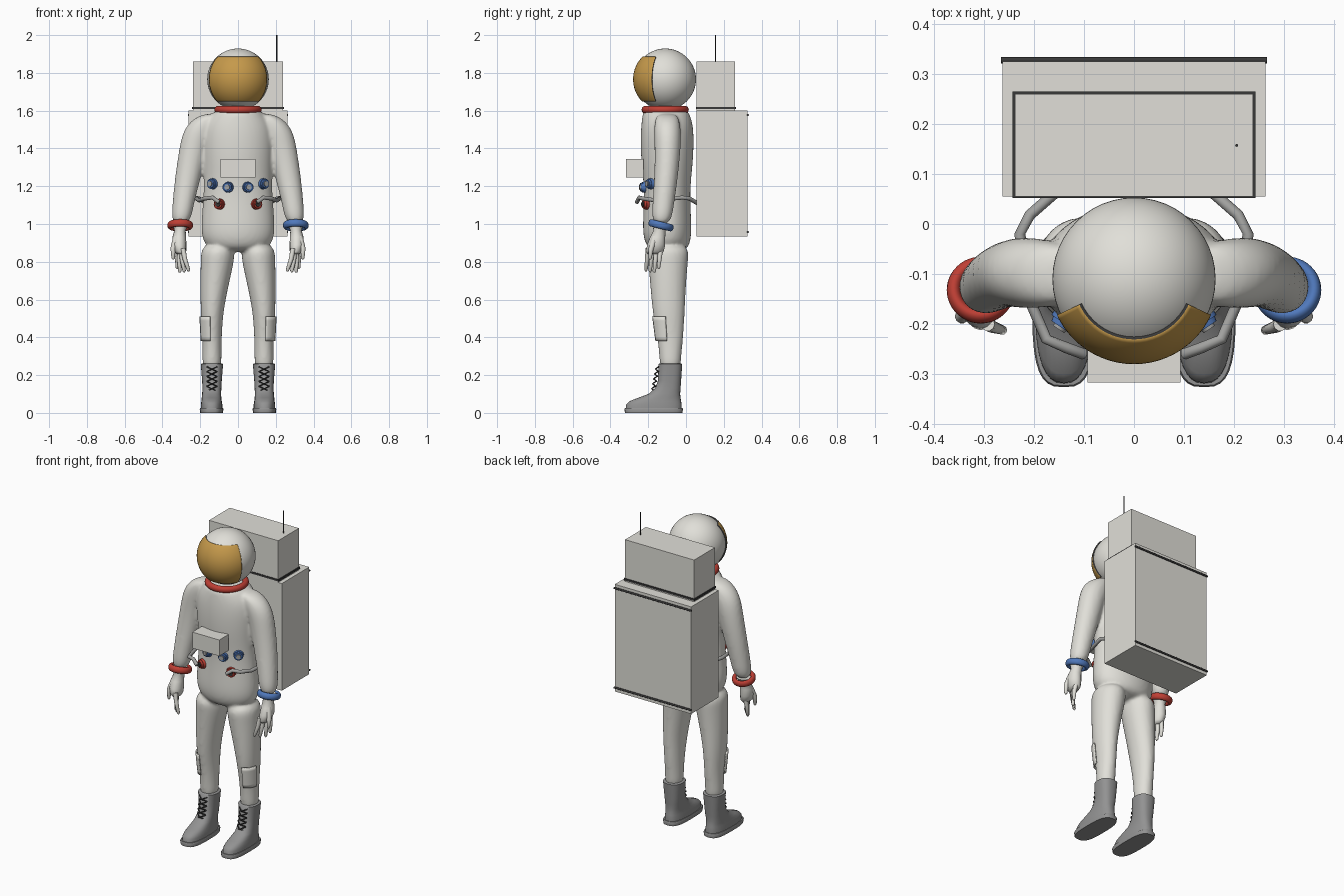
import bpy, bmesh
from math import sin, cos, pi, radians, sqrt, copysign
from mathutils import Vector, Matrix

if "Cube" in bpy.data.objects:
    bpy.data.objects.remove(bpy.data.objects["Cube"])


def material(name, rgb):
    m = bpy.data.materials.new(name)
    m.use_nodes = True
    m.diffuse_color = (*rgb, 1)
    m.node_tree.nodes["Principled BSDF"].inputs["Base Color"].default_value = (*rgb, 1)
    return m


WHITE = material("suit white", (.75, .74, .69))
GOLD = material("visor gold", (.56, .32, .07))
RED = material("signal red", (.52, .05, .035))
BLUE = material("signal blue", (.08, .19, .5))
GREY = material("boot grey", (.29, .29, .29))
HOSE = material("hose grey", (.36, .36, .35))
DARK = material("dark trim", (.04, .04, .04))


def finish(name, bm, *mats, angle=40):
    """Turn a bmesh into a named object, smooth below the given angle."""
    bmesh.ops.recalc_face_normals(bm, faces=bm.faces)
    me = bpy.data.meshes.new(name)
    bm.to_mesh(me)
    bm.free()
    for m in mats:
        me.materials.append(m)
    me.shade_smooth()
    me.set_sharp_from_angle(angle=radians(angle))
    ob = bpy.data.objects.new(name, me)
    bpy.context.collection.objects.link(ob)
    return ob


def skin(bm, rings):
    """Bridge rings of points and cap both ends."""
    vs = [[bm.verts.new(p) for p in r] for r in rings]
    n = len(vs[0])
    for a, b in zip(vs, vs[1:]):
        for i in range(n):
            j = (i + 1) % n
            bm.faces.new((a[i], a[j], b[j], b[i]))
    bm.faces.new(vs[0][::-1])
    bm.faces.new(vs[-1])


def loft(bm, sections, side=1, n=24, power=2):
    """Level superellipse sections: x, y, z, half width, half depth."""
    def bend(v):
        return copysign(abs(v) ** (2 / power), v)
    skin(bm, [[(side * (x + rx * bend(cos(2 * pi * i / n))), y + ry * bend(sin(2 * pi * i / n)), z)
               for i in range(n)] for x, y, z, rx, ry in sections])


def tube(bm, pts, radii, side=1, n=10):
    """Round tube along a path."""
    pts = [Vector((side * x, y, z)) for x, y, z in pts]
    if not isinstance(radii, (list, tuple)):
        radii = [radii] * len(pts)
    rings = []
    for k, p in enumerate(pts):
        t = (pts[min(k + 1, len(pts) - 1)] - pts[max(k - 1, 0)]).normalized()
        ref = Vector((0, 0, 1)) if abs(t.z) < .8 else Vector((0, 1, 0))
        u = t.cross(ref).normalized()
        v = t.cross(u)
        rings.append([p + radii[k] * (u * cos(2 * pi * i / n) + v * sin(2 * pi * i / n)) for i in range(n)])
    skin(bm, rings)


def box(name, lo, hi, mat):
    bm = bmesh.new()
    lo, hi = Vector(lo), Vector(hi)
    bmesh.ops.create_cube(bm, size=1, matrix=Matrix.Translation((lo + hi) / 2) @ Matrix.Diagonal((*(hi - lo), 1)))
    return finish(name, bm, mat)


def band(name, centre, major, minor, height, mat, tilt=0):
    bpy.ops.mesh.primitive_torus_add(major_segments=48, minor_segments=14, major_radius=major,
                                     minor_radius=minor, location=centre, rotation=(tilt, 0, 0))
    ob = bpy.context.object
    ob.name, ob.scale.z = name, height
    ob.data.materials.append(mat)
    ob.data.shade_smooth()


# Suit body: torso, arms and legs fused into one soft skin
LEG = [(.105, -.095, .9, .09, .115), (.108, -.095, .81, .09, .107), (.122, -.095, .7, .078, .097),
       (.134, -.093, .58, .065, .089), (.138, -.09, .5, .058, .082), (.137, -.083, .4, .051, .069),
       (.138, -.083, .3, .051, .058), (.138, -.083, .22, .05, .055)]
ARM = [(.14, -.1, 1.585, .04, .05), (.175, -.1, 1.55, .075, .066), (.208, -.098, 1.49, .083, .072),
       (.23, -.097, 1.42, .078, .07), (.25, -.1, 1.33, .072, .066), (.27, -.108, 1.22, .067, .062),
       (.29, -.12, 1.11, .057, .058), (.305, -.132, .99, .052, .053)]
bm = bmesh.new()
loft(bm, [(0, -.093, .85, .13, .09), (0, -.098, .9, .185, .122), (0, -.1, .97, .197, .13),
          (0, -.1, 1.07, .19, .125), (0, -.1, 1.2, .179, .122), (0, -.1, 1.33, .186, .138),
          (0, -.1, 1.45, .192, .142), (0, -.1, 1.53, .18, .137), (0, -.105, 1.58, .14, .125),
          (0, -.11, 1.61, .115, .115)], n=32)
for s in (1, -1):
    loft(bm, LEG, s)
    loft(bm, ARM, s)
suit = finish("suit_body", bm, WHITE)
mod = suit.modifiers.new("round", 'SUBSURF')
mod.levels = mod.render_levels = 2
mod = suit.modifiers.new("fuse", 'REMESH')
mod.mode, mod.voxel_size, mod.use_smooth_shade = 'VOXEL', .01, True
mod = suit.modifiers.new("soften", 'SMOOTH')
mod.factor, mod.iterations = .5, 6

# Helmet, visor and neck ring
HEAD = Vector((0, -.11, 1.766))
bm = bmesh.new()
bmesh.ops.create_uvsphere(bm, u_segments=48, v_segments=32, radius=.163, matrix=Matrix.Translation(HEAD))
finish("helmet", bm, WHITE)

bm = bmesh.new()
bmesh.ops.create_uvsphere(bm, u_segments=64, v_segments=48, radius=.17)
cuts = [((0, 0, .12), (0, 0, 1)), ((0, 0, -.118), (0, 0, -1))]
cuts += [((0, 0, 0), (s * cos(radians(65)), sin(radians(65)), 0)) for s in (1, -1)]
for s in (1, -1):
    cuts[2 if s == 1 else 3] = ((0, 0, 0), (s * sin(radians(25)), cos(radians(25)), 0))
cuts[2:] = [((0, 0, 0), (s * cos(radians(65)), sin(radians(65)), 0)) for s in (1, -1)]
for co, no in cuts:
    bmesh.ops.bisect_plane(bm, geom=bm.verts[:] + bm.edges[:] + bm.faces[:], plane_co=co, plane_no=no, clear_outer=True)
bmesh.ops.translate(bm, vec=HEAD, verts=bm.verts)
visor = finish("visor", bm, GOLD, DARK)
mod = visor.modifiers.new("thickness", 'SOLIDIFY')
mod.thickness, mod.offset, mod.material_offset_rim = .012, -1, 1
band("neck_ring", (0, -.11, 1.605), .107, .018, 1.1, RED)

# Life support pack with trims and aerial
box("pack_lower", (-.263, .055, .933), (.263, .325, 1.6), WHITE)
box("pack_upper", (-.238, .055, 1.6), (.238, .26, 1.86), WHITE)
box("pack_upper_trim", (-.243, .052, 1.608), (.243, .265, 1.62), DARK)
bm = bmesh.new()
for z in (1.577, .958):
    tube(bm, [(-.266, .327, z), (.266, .327, z)], .006)
finish("pack_rails", bm, DARK)
bm = bmesh.new()
tube(bm, [(.205, .157, 1.855), (.205, .157, 2)], .003, n=8)
finish("aerial", bm, DARK)

# Chest unit
box("chest_unit", (-.093, -.317, 1.245), (.093, -.225, 1.345), WHITE)


def connector(name, x, z, mat):
    """Round fitting facing out of the chest, with a grey core."""
    y = -.1 - .122 * sqrt(1 - (x / .185) ** 2)
    out = Vector((x / .185 ** 2, (y + .1) / .122 ** 2, 0)).normalized()
    turn = out.to_track_quat('Z', 'Y').to_matrix().to_4x4()
    bm = bmesh.new()
    for r, d, lift, idx in ((.031, .03, 0, 0), (.024, .012, .019, 0), (.015, .016, .023, 1)):
        old = set(bm.faces)
        bmesh.ops.create_cone(bm, cap_ends=True, segments=20, radius1=r, radius2=r * .9, depth=d,
                              matrix=Matrix.Translation(Vector((x, y, z)) + out * lift) @ turn)
        for f in set(bm.faces) - old:
            f.material_index = idx
    finish(name, bm, mat, DARK if mat == RED else HOSE)


for s, label, cuff in ((1, "left", BLUE), (-1, "right", RED)):
    connector(label + "_outer_connector", s * .133, 1.213, BLUE)
    connector(label + "_inner_connector", s * .052, 1.195, BLUE)
    connector(label + "_lower_connector", s * .097, 1.105, RED)

    # Hose running from the chest round to the pack
    bm = bmesh.new()
    tube(bm, [(.1, -.26, 1.115), (.135, -.247, 1.14), (.175, -.23, 1.135), (.205, -.16, 1.125),
              (.228, -.02, 1.14), (.208, .018, 1.135), (.16, .06, 1.11)], .011, s)
    finish(label + "_hose", bm, HOSE)

    band(label + "_wrist_ring", (s * .306, -.132, .993), .054, .014, 1.4, cuff, radians(-14))

    # Glove: palm, four fingers and a thumb
    bm = bmesh.new()
    loft(bm, [(.305, -.134, 1, .042, .043), (.307, -.14, .965, .03, .032), (.311, -.15, .93, .036, .04),
              (.311, -.158, .89, .038, .048), (.306, -.165, .855, .032, .047), (.302, -.168, .84, .02, .035)], s, 16)
    for k, tip in enumerate(((.262, -.212, .757), (.285, -.19, .752), (.308, -.168, .75), (.322, -.145, .77))):
        root = Vector((.292 + .007 * k, -.2 + .022 * k, .87))
        tip = Vector(tip)
        mid = root.lerp(tip, .5) + Vector((.004, 0, 0))
        tube(bm, [root, mid, tip, tip - Vector((0, 0, .008))], [.014, .012, .009, .004], s)
    tube(bm, [(.325, -.165, .93), (.344, -.185, .87), (.343, -.19, .82), (.342, -.19, .812)],
         [.018, .014, .009, .004], s)
    finish(label + "_glove", bm, WHITE, angle=60)

    # Boot upper and sole
    bm = bmesh.new()
    loft(bm, [(.14, -.171, .015, .057, .148), (.14, -.17, .045, .057, .147), (.14, -.163, .062, .054, .137),
              (.14, -.141, .08, .052, .112), (.14, -.115, .1, .05, .084), (.138, -.097, .13, .05, .068),
              (.138, -.087, .17, .052, .061), (.138, -.083, .258, .059, .063), (.138, -.083, .262, .052, .056)],
         s, 32, 2.5)
    finish(label + "_boot", bm, GREY, angle=60)
    bm = bmesh.new()
    loft(bm, [(.14, -.171, 0, .06, .152), (.14, -.171, .02, .063, .155), (.14, -.171, .026, .06, .152)], s, 32, 3)
    finish(label + "_sole", bm, GREY)

    # Crossed laces
    bm = bmesh.new()
    for k in range(5):
        low, high = .115 + .026 * k, .141 + .026 * k
        y = -.176 + .005 * k
        for d in (1, -1):
            tube(bm, [(.138 - d * .028, y + .012, low), (.138, y - .006, (low + high) / 2),
                      (.138 + d * .028, y + .012, high)], .0035, s, 6)
    finish(label + "_laces", bm, DARK)

    # Knee patch wrapped round the outer front of the leg
    bm = bmesh.new()
    grid = []
    for i in range(7):
        t = i / 6
        grid.append([bm.verts.new((s * (.138 + (.064 - .007 * t) * sin(radians(a))),
                                   -.09 + .005 * t - (.086 - .012 * t) * cos(radians(a)), .51 - .13 * t))
                     for a in range(8, 79, 10)])
    for a, b in zip(grid, grid[1:]):
        for j in range(len(a) - 1):
            bm.faces.new((a[j], a[j + 1], b[j + 1], b[j]))
    patch = finish(label + "_knee_patch", bm, WHITE)
    mod = patch.modifiers.new("thickness", 'SOLIDIFY')
    mod.thickness, mod.offset = .008, 0
